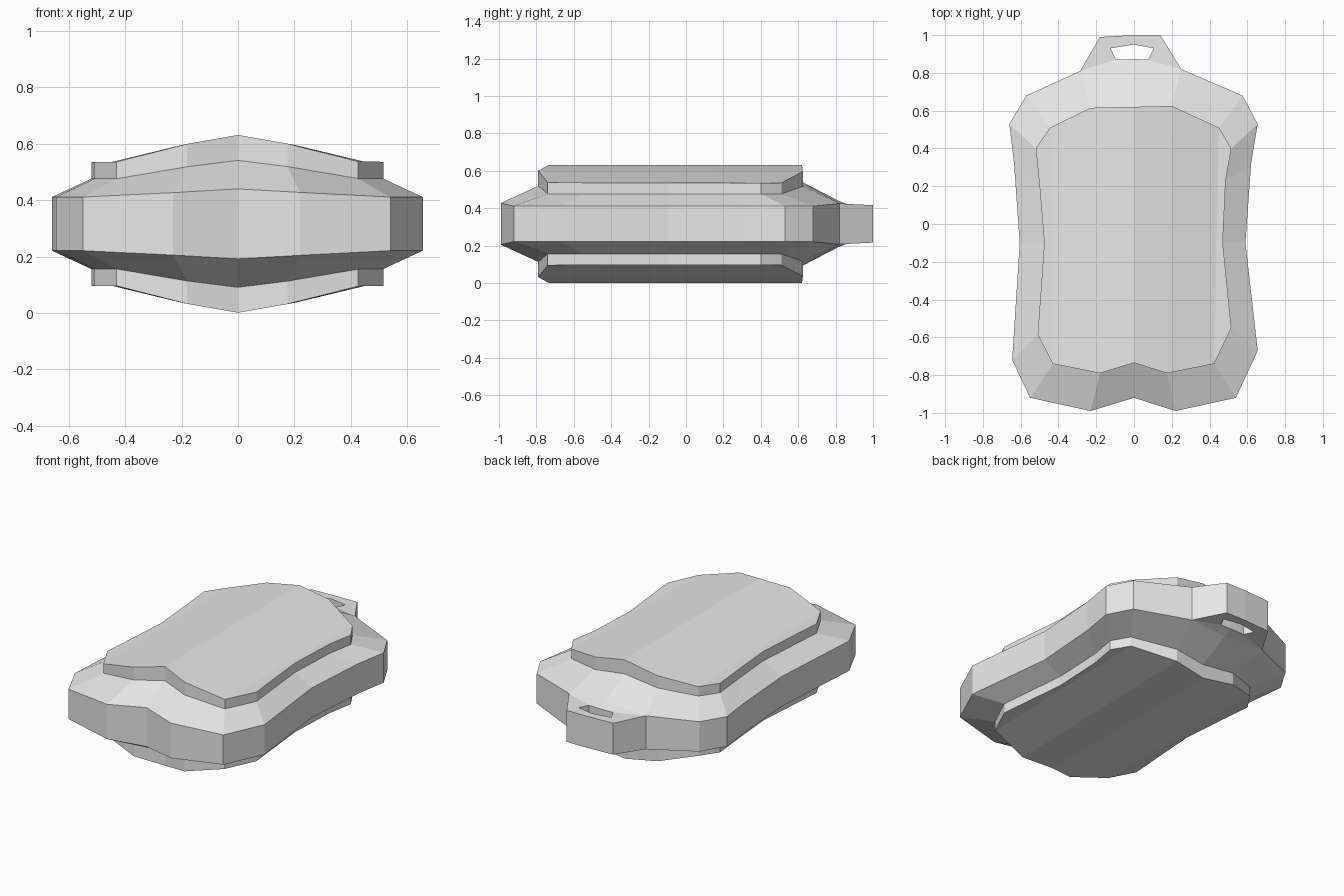
import bpy, bmesh

if "Cube" in bpy.data.objects:
    bpy.data.objects.remove(bpy.data.objects["Cube"])

MID = 0.316  # height of the symmetry plane

grey = bpy.data.materials.new("plain grey")
grey.use_nodes = True
grey.diffuse_color = (0.8, 0.8, 0.8, 1)
grey.node_tree.nodes["Principled BSDF"].inputs["Base Color"].default_value = (0.8, 0.8, 0.8, 1)

# Plan outlines, both counter-clockwise from the front notch
OUTER = [(0, -.92), (.22, -.99), (.54, -.92), (.655, -.67), (.59, -.1), (.62, .32),
         (.655, .53), (.575, .68), (.25, .82), (0, .815), (-.285, .81), (-.57, .68),
         (-.66, .53), (-.635, .32), (-.605, -.1), (-.645, -.72), (-.55, -.92), (-.23, -.99)]
INNER = [(0, -.735), (.175, -.79), (.425, -.74), (.515, -.55), (.47, -.1), (.485, .23),
         (.515, .4), (.45, .51), (.2, .625), (0, .62), (-.23, .615), (-.445, .51),
         (-.52, .4), (-.5, .2), (-.475, -.1), (-.51, -.585), (-.43, -.74), (-.18, -.79)]
TAB = [(0, .815), (.25, .82), (.14, 1.0), (0, 1.0), (-.18, .99), (-.285, .81)]
HOLE = [(0, .873), (.075, .87), (.105, .93), (0, .95), (-.125, .93), (-.095, .87)]


def crown(x, levels):
    """Half height at x: ridge, shoulder and edge levels joined by straight slopes."""
    ridge, shoulder, edge = levels
    x = abs(x)
    if x < 0.2:
        return ridge + (shoulder - ridge) * x / 0.2
    return shoulder + (edge - shoulder) * min((x - 0.2) / 0.23, 1)


def rim_height(x, y):
    return crown(x, (.124, .113, .095))


def base_height(x, y):
    return crown(x, (.225, .2, .16))


def plate_height(x, y):
    return crown(x, (.315, .28, .22))


def tab_height(x, y):
    return 0.1 if y > 0.84 else rim_height(x, y)


def ring(bm, outline, height, side):
    return [bm.verts.new((x, y, MID + side * height(x, y))) for x, y in outline]


def bridge(bm, a, b):
    n = len(a)
    for i in range(n):
        j = (i + 1) % n
        bm.faces.new((a[i], a[j], b[j], b[i]))


def finish(bm, name):
    bmesh.ops.recalc_face_normals(bm, faces=bm.faces)
    mesh = bpy.data.meshes.new(name)
    bm.to_mesh(mesh)
    bm.free()
    mesh.materials.append(grey)
    bpy.context.collection.objects.link(bpy.data.objects.new(name, mesh))


def cap(bm, v):
    """Close an inner ring with lengthwise strips that follow the crown."""
    for corners in ((0, 1, 8, 9), (1, 2, 7, 8), (2, 3, 4, 5, 6, 7),
                    (0, 9, 10, 17), (17, 10, 11, 16), (11, 12, 13, 14, 15, 16)):
        bm.faces.new([v[i] for i in corners])


# Body: upright rim with slopes rising to the plates above and below
bm = bmesh.new()
rims = []
for side in (1, -1):
    rim = ring(bm, OUTER, rim_height, side)
    base = ring(bm, INNER, base_height, side)
    bridge(bm, rim, base)
    cap(bm, base)
    rims.append(rim)
bridge(bm, *rims)
finish(bm, "body")

# Raised plates on the top and the underside
for name, side in (("top_plate", 1), ("bottom_plate", -1)):
    bm = bmesh.new()
    foot = ring(bm, INNER, base_height, side)
    edge = ring(bm, INNER, plate_height, side)
    bridge(bm, foot, edge)
    cap(bm, foot)
    cap(bm, edge)
    finish(bm, name)

# Hanging tab with a slot through it
bm = bmesh.new()
edges, slots = [], []
for side in (1, -1):
    edge = ring(bm, TAB, tab_height, side)
    slot = ring(bm, HOLE, tab_height, side)
    bridge(bm, edge, slot)
    edges.append(edge)
    slots.append(slot)
bridge(bm, *edges)
bridge(bm, *slots)
finish(bm, "hanging_tab")
